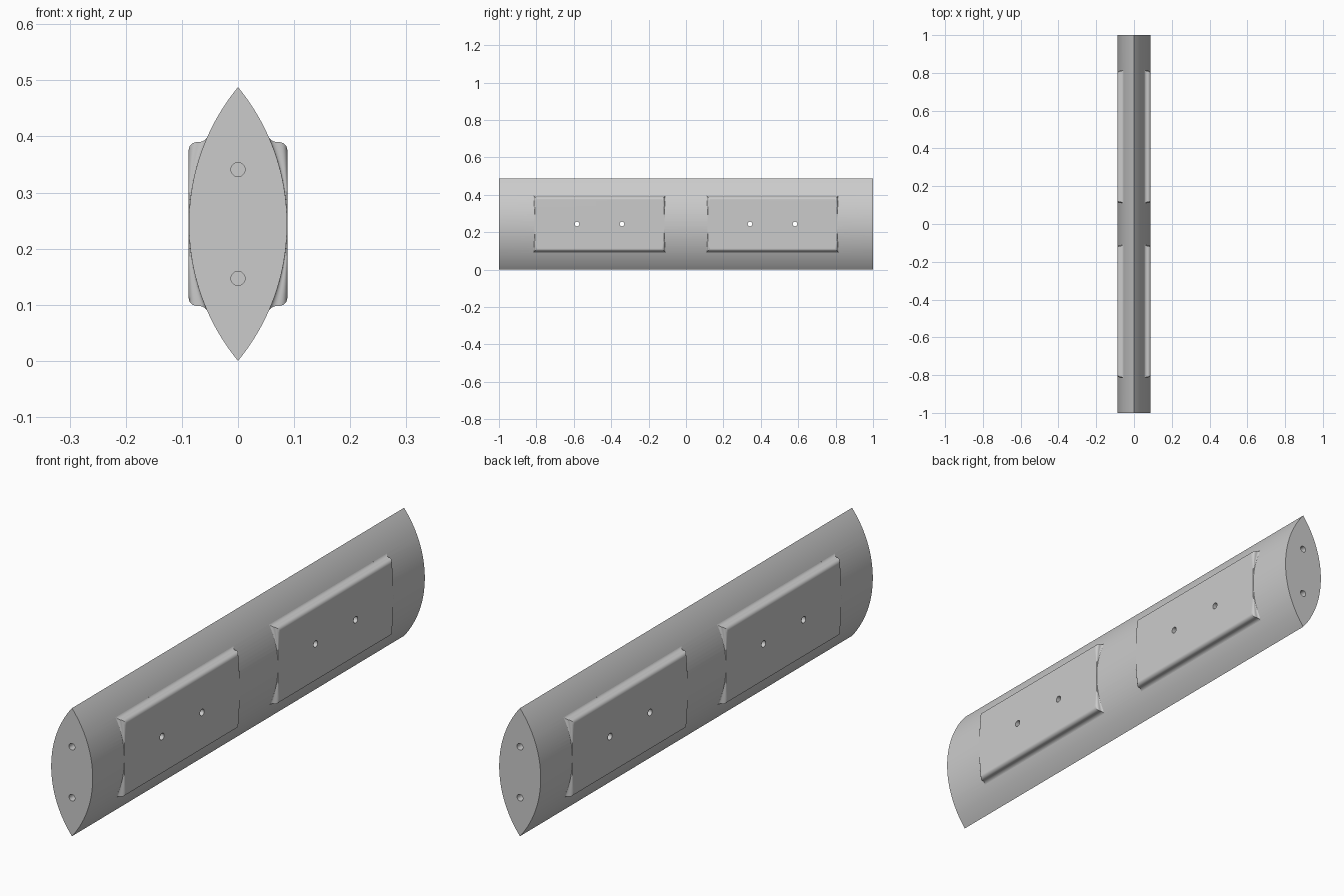
import bpy, bmesh, math
from mathutils import Matrix

cube = bpy.data.objects.get("Cube")
if cube:
    bpy.data.objects.remove(cube, do_unlink=True)

# Main sizes
ZC, HALF_H, HALF_W = 0.244, 0.244, 0.0875
PAD_X, PAD_Y, PAD_HY, PAD_HZ = 0.088, 0.4625, 0.347, 0.146
ROUND, FILLET, HOLE_R = 0.015, 0.008, 0.0125
R = (HALF_H ** 2 + HALF_W ** 2) / (2 * HALF_W)

grey = bpy.data.materials.new("plain grey")
grey.use_nodes = True
grey.diffuse_color = (0.6, 0.6, 0.6, 1)
grey.node_tree.nodes["Principled BSDF"].inputs["Base Color"].default_value = (0.6, 0.6, 0.6, 1)


def surf(dz):
    """Half width of the lens section at a height offset from its middle."""
    return math.sqrt(R * R - dz * dz) - (R - HALF_W)


def loft(name, rings):
    """Closed solid through a list of equal-length rings."""
    bm = bmesh.new()
    loops = [[bm.verts.new(p) for p in ring] for ring in rings]
    n = len(loops[0])
    for a, b in zip(loops, loops[1:]):
        for i in range(n):
            j = (i + 1) % n
            bm.faces.new((a[i], a[j], b[j], b[i]))
    bm.faces.new(loops[0])
    bm.faces.new(loops[-1])
    bmesh.ops.recalc_face_normals(bm, faces=bm.faces)
    me = bpy.data.meshes.new(name)
    bm.to_mesh(me)
    bm.free()
    ob = bpy.data.objects.new(name, me)
    bpy.context.collection.objects.link(ob)
    me.materials.append(grey)
    return ob


# Lens-shaped bar
STEPS = 40
ang = math.asin(HALF_H / R)
arc = [R * math.sin(-ang + 2 * ang * i / STEPS) for i in range(STEPS + 1)]
section = [(surf(z), z) for z in arc[:-1]] + [(-surf(z), z) for z in arc[:0:-1]]
bar = loft("lens_bar", [[(x, y, ZC + z) for x, z in section] for y in (-1, 1)])

# Pad edge profile: (outward offset, share of the step height, sink)
step = PAD_X - surf(PAD_HZ)
profile = []
for i in range(7):
    a = math.pi / 2 * i / 6
    profile.append((ROUND * (math.sin(a) - 1), 1 - ROUND / step * (1 - math.cos(a)), 0))
for i in range(7):
    b = math.pi / 2 * i / 6
    profile.append((FILLET * (1 - math.cos(b)), 0.4 * (1 - math.sin(b)), 0))
profile.append((FILLET, 0, 0.006))


def pad_ring(yc, side, d, share, sink):
    """Rectangle ring whose end edges fade out where the bar is widest."""
    ring = []
    for end in (1, -1):
        for i in range(25):
            f = end * (i / 12 - 1)
            fade = (PAD_X - surf(f * PAD_HZ)) / step
            dz = f * (PAD_HZ + d)
            base = surf(dz)
            x = base + (PAD_X - base) * share - sink
            ring.append((side * x, yc + end * (PAD_HY + d * fade), ZC + dz))
    return ring


def boolean(tool, mode):
    mod = bar.modifiers.new(mode, "BOOLEAN")
    mod.operation, mod.solver, mod.object = mode, "EXACT", tool
    bpy.context.view_layer.objects.active = bar
    bpy.ops.object.modifier_apply(modifier=mod.name)
    bpy.data.objects.remove(tool, do_unlink=True)


# Raised flat pads, each one running through the bar to both sides
for yc in (-PAD_Y, PAD_Y):
    rings = [pad_ring(yc, 1, *p) for p in profile]
    rings += [pad_ring(yc, -1, *p) for p in reversed(profile)]
    boolean(loft("side_pad", rings), "UNION")

# Bolt holes: across through the pads, and blind in both ends
bm = bmesh.new()


def hole(rot, loc, depth):
    bmesh.ops.create_cone(bm, cap_ends=True, segments=24, radius1=HOLE_R, radius2=HOLE_R,
                          depth=depth, matrix=Matrix.Translation(loc) @ rot)


for s in (-1, 1):
    for y in (0.342, 0.583):
        hole(Matrix.Rotation(math.pi / 2, 4, "Y"), (0, s * y, ZC), 0.4)
    for dz in (-0.097, 0.097):
        hole(Matrix.Rotation(math.pi / 2, 4, "X"), (0, s, ZC + dz), 0.2)
me = bpy.data.meshes.new("hole_cutter")
bm.to_mesh(me)
bm.free()
cutter = bpy.data.objects.new("hole_cutter", me)
bpy.context.collection.objects.link(cutter)
me.materials.append(grey)
boolean(cutter, "DIFFERENCE")

# Smooth curves with crisp edges and flat pad faces
bpy.ops.object.select_all(action="DESELECT")
bar.select_set(True)
bpy.context.view_layer.objects.active = bar
bpy.ops.object.shade_smooth_by_angle(angle=math.radians(30))
normals = bar.modifiers.new("flat_pads", "WEIGHTED_NORMAL")
normals.keep_sharp = True
